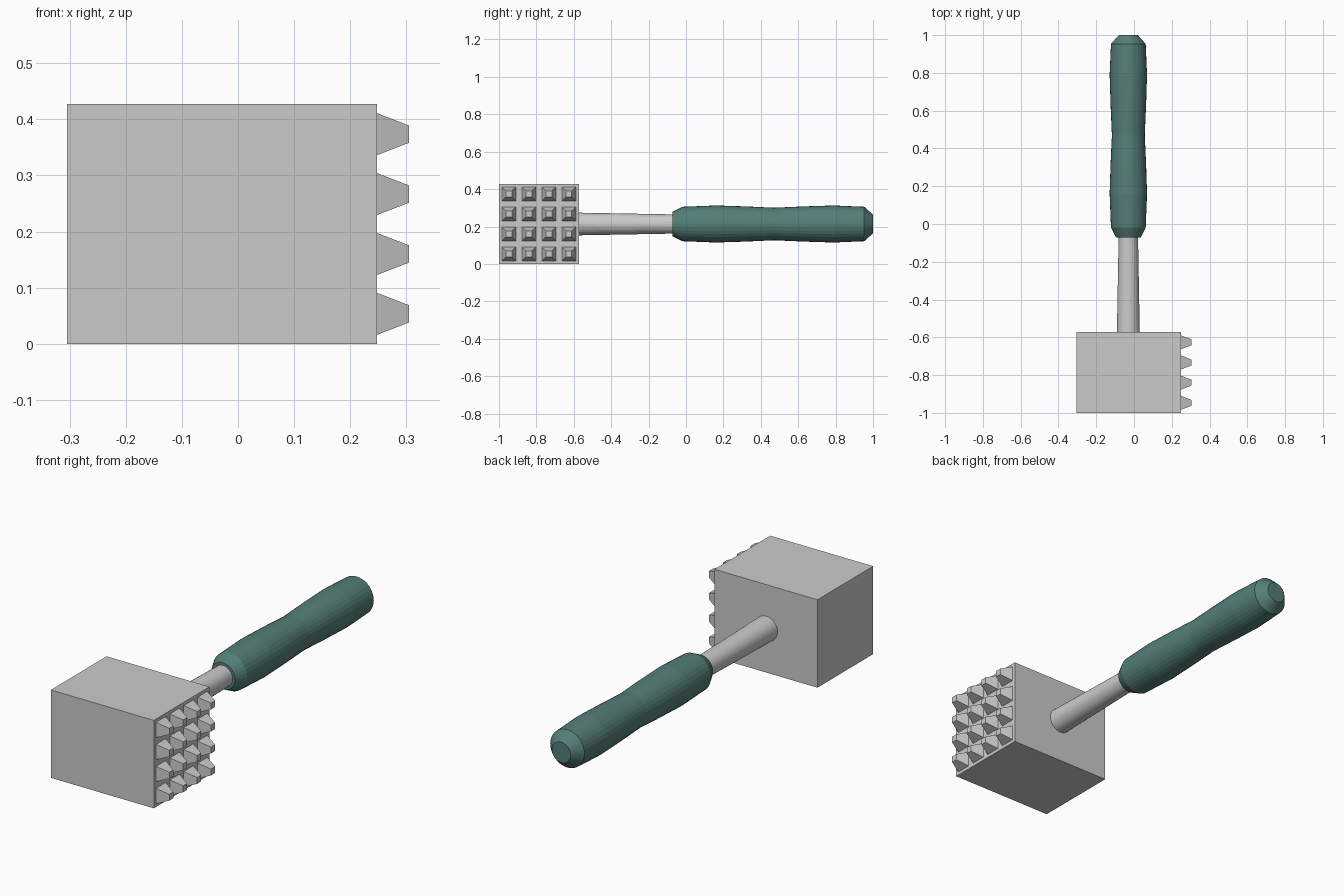
import bpy, bmesh, math
from mathutils import Matrix, Vector

if "Cube" in bpy.data.objects:
    bpy.data.objects.remove(bpy.data.objects["Cube"])

AXIS_X, AXIS_Z = -0.03, 0.2135   # centre line of shaft and handle


def finish(name, bm, colour=None):
    bmesh.ops.recalc_face_normals(bm, faces=bm.faces[:])
    mesh = bpy.data.meshes.new(name)
    bm.to_mesh(mesh)
    bm.free()
    obj = bpy.data.objects.new(name, mesh)
    bpy.context.collection.objects.link(obj)
    if colour:
        mat = bpy.data.materials.new(name + "_paint")
        mat.diffuse_color = colour
        mat.use_nodes = True
        mat.node_tree.nodes["Principled BSDF"].inputs["Base Color"].default_value = mat.diffuse_color
        mesh.materials.append(mat)
    return obj


def turned(name, profile, sides=32, colour=None):
    """Capped turned part along y from (y, radius) pairs."""
    bm = bmesh.new()
    rings = []
    for y, r in profile:
        rings.append([bm.verts.new((AXIS_X + r * math.cos(a), y, AXIS_Z + r * math.sin(a)))
                      for a in (2 * math.pi * i / sides for i in range(sides))])
    for a, b in zip(rings, rings[1:]):
        for i in range(sides):
            j = (i + 1) % sides
            bm.faces.new((a[i], a[j], b[j], b[i]))
    bm.faces.new(rings[0])
    bm.faces.new(rings[-1])
    return finish(name, bm, colour)


# Block head
bm = bmesh.new()
bmesh.ops.create_cube(bm, size=1, matrix=Matrix.Translation((-0.0285, -0.7865, AXIS_Z))
                      @ Matrix.Diagonal((0.553, 0.427, 0.427, 1)))
finish("head", bm)

# 4 x 4 grid of truncated pyramid teeth on the +x face
bm = bmesh.new()
pitch = 0.427 / 4
for row in range(4):
    for col in range(4):
        centre = Vector((0.276, -1 + pitch * (col + 0.5), pitch * (row + 0.5)))
        bmesh.ops.create_cone(bm, cap_ends=True, segments=4,
                              radius1=0.0375 * math.sqrt(2), radius2=0.0155 * math.sqrt(2), depth=0.057,
                              matrix=Matrix.Translation(centre) @ Matrix.Rotation(math.pi / 2, 4, 'Y')
                              @ Matrix.Rotation(math.pi / 4, 4, 'Z'))
finish("teeth", bm)

# Tapered shaft, tucked into the head and grip
turned("shaft", [(-0.60, 0.061), (-0.05, 0.051)])

# Contoured grip
turned("grip", [(-0.072, 0.065), (-0.018, 0.092), (0.16, 0.099), (0.32, 0.094), (0.47, 0.087),
                (0.63, 0.094), (0.79, 0.099), (0.953, 0.092), (1.0, 0.05)],
       colour=(0.09, 0.21, 0.19, 1))
